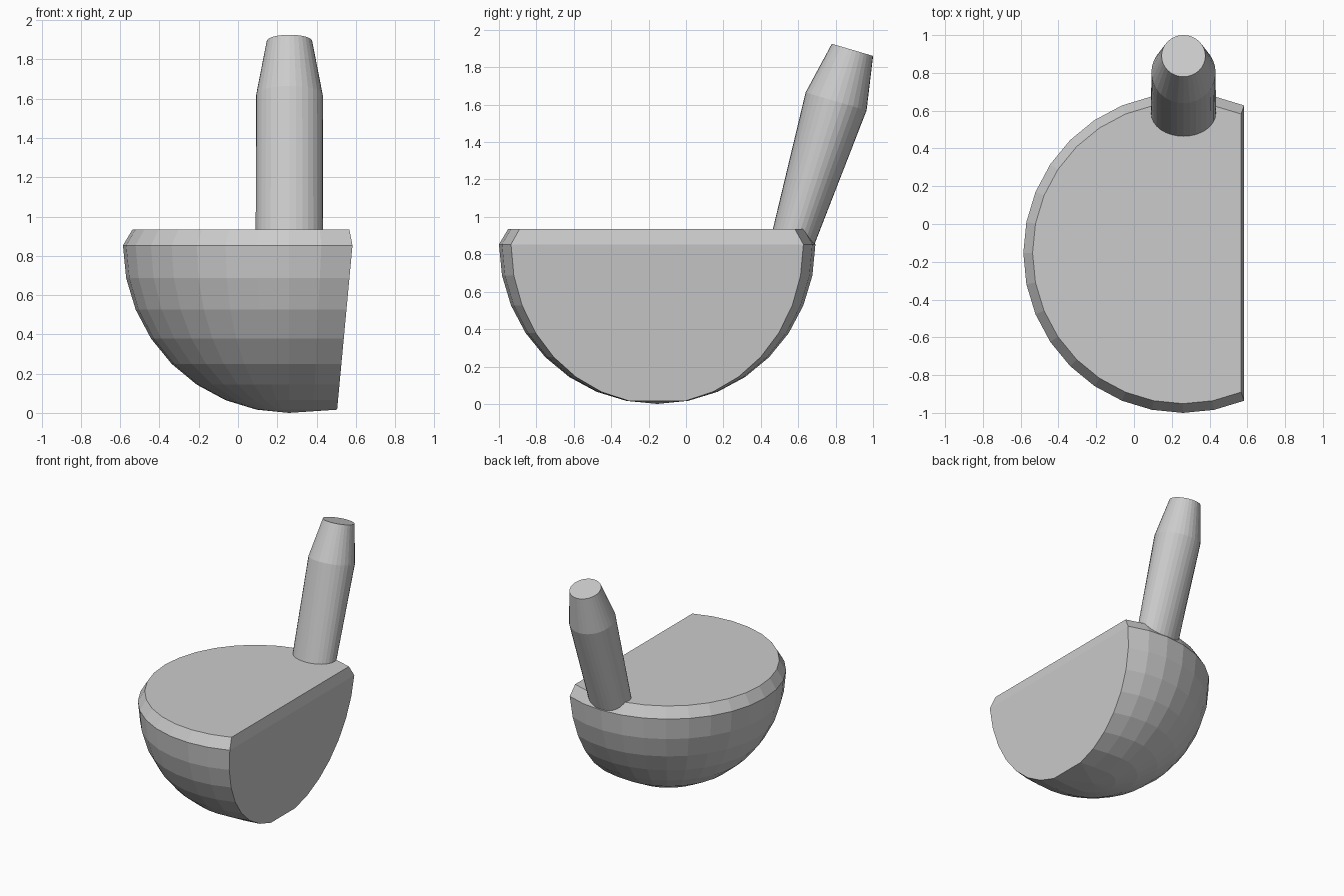
import bpy, bmesh
from math import sin, cos, pi, radians
from mathutils import Vector

if "Cube" in bpy.data.objects:
    bpy.data.objects.remove(bpy.data.objects["Cube"])


def finish(bm, name):
    bmesh.ops.recalc_face_normals(bm, faces=bm.faces[:])
    mesh = bpy.data.meshes.new(name)
    bm.to_mesh(mesh)
    bm.free()
    obj = bpy.data.objects.new(name, mesh)
    bpy.context.collection.objects.link(obj)
    return obj


def bridge(bm, a, b, closed):
    n = len(a)
    for i in range(n if closed else n - 1):
        j = (i + 1) % n
        bm.faces.new((a[i], a[j], b[j], b[i]))


# Bowl: faceted half sphere with its right side sliced off by a leaning plane
CX, CY, CZ, R = 0.26, -0.154, 0.853, 0.846
STEP = pi / 16
# ring = radius, height, x offset of the slice
rings = [(0.797, 0.935, 0.307)]
for k in range(8):
    z = CZ - CZ * sin(k * STEP)
    rings.append((R * cos(k * STEP), z, 0.323 - 0.078 * (CZ - z) / 0.835))

bm = bmesh.new()
rows = []
for r, z, cut in rings:
    row = []
    for i in range(6, 27):
        c = cos(i * STEP)
        x = c * r if c < 0 else c / cos(6 * STEP) * cut
        row.append(bm.verts.new((CX + x, CY + r * sin(i * STEP), z)))
    rows.append(row)
for a, b in zip(rows, rows[1:]):
    bridge(bm, a, b, False)
pole = bm.verts.new((CX, CY, 0.0))
last = rows[-1]
for a, b in zip(last, last[1:]):
    bm.faces.new((a, b, pole))
bm.faces.new((last[-1], last[0], pole))
# flat top, rim bevel along the slice, and the slice face
bm.faces.new(rows[0])
bm.faces.new((rows[0][0], rows[0][-1], rows[1][-1], rows[1][0]))
bm.faces.new([r[0] for r in rows[1:]] + [r[-1] for r in reversed(rows[1:])])
finish(bm, "bowl")

# Handle: leaning rod, flattened at the foot and tapered at the tip
# section = centre y, centre z, x radius, depth radius, tilt
sections = [
    (0.570, 0.875, 0.172, 0.117, 18),
    (0.8025, 1.6175, 0.170, 0.170, 16.5),
    (0.890, 1.893, 0.116, 0.115, 16.5),
]
bm = bmesh.new()
loops = []
for y, z, rx, ry, tilt in sections:
    across = Vector((0, cos(radians(tilt)), -sin(radians(tilt))))
    loops.append([bm.verts.new(Vector((0.262 + rx * cos(i * STEP), y, z))
                               + across * ry * sin(i * STEP)) for i in range(32)])
for a, b in zip(loops, loops[1:]):
    bridge(bm, a, b, True)
bm.faces.new(loops[0])
bm.faces.new(loops[-1])
finish(bm, "handle")
